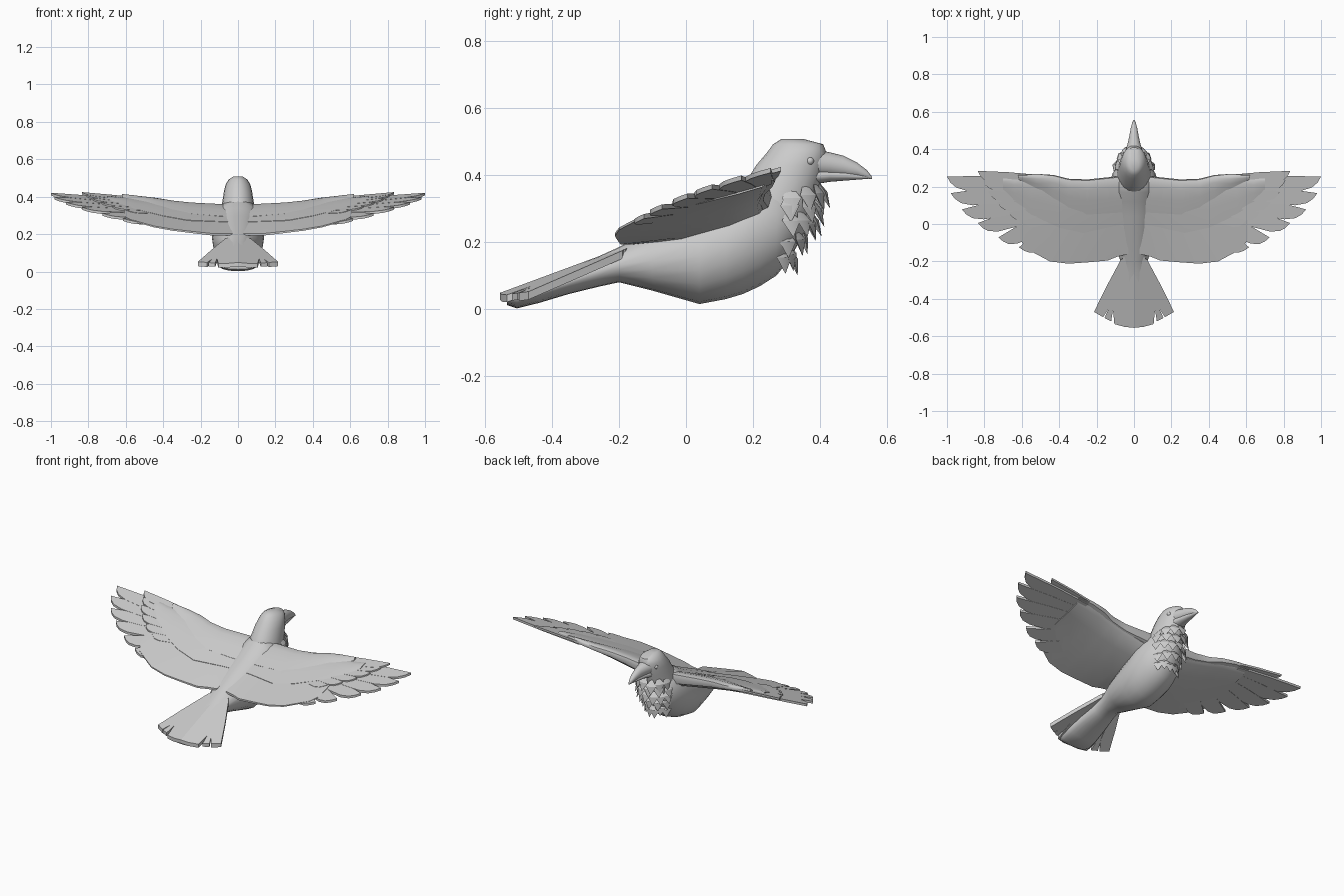
import bpy, bmesh, random
from math import sin, cos, pi, radians
from mathutils import Vector

cube = bpy.data.objects.get("Cube")
if cube:
    bpy.data.objects.remove(cube, do_unlink=True)

random.seed(4)
GREY = (0.6, 0.6, 0.6, 1)
mat = bpy.data.materials.new("plumage grey")
mat.use_nodes = True
mat.diffuse_color = GREY
mat.node_tree.nodes["Principled BSDF"].inputs["Base Color"].default_value = GREY


def finish(name, bm, mirror=False, angle=40):
    bmesh.ops.recalc_face_normals(bm, faces=bm.faces)
    mesh = bpy.data.meshes.new(name)
    bm.to_mesh(mesh)
    bm.free()
    mesh.materials.append(mat)
    obj = bpy.data.objects.new(name, mesh)
    bpy.context.collection.objects.link(obj)
    if mirror:
        obj.modifiers.new("mirror", "MIRROR")
    bpy.ops.object.select_all(action="DESELECT")
    obj.select_set(True)
    bpy.context.view_layer.objects.active = obj
    bpy.ops.object.shade_smooth_by_angle(angle=radians(angle))


def loft(bm, rings):
    """Skin a list of equal-length closed rings and cap both ends."""
    rows = [[bm.verts.new(p) for p in ring] for ring in rings]
    n = len(rows[0])
    for a, b in zip(rows, rows[1:]):
        for i in range(n):
            j = (i + 1) % n
            bm.faces.new((a[i], a[j], b[j], b[i]))
    bm.faces.new(rows[0])
    bm.faces.new(rows[-1])


def body_ring(y, low, high, w, n=20):
    mid, half = (low + high) / 2, (high - low) / 2
    return [(w * cos(2 * pi * i / n), y, mid + half * sin(2 * pi * i / n)) for i in range(n)]


def neck_ring(z, back, front, w, n=20):
    mid, half = (back + front) / 2, (front - back) / 2
    return [(w * cos(2 * pi * i / n), mid + half * sin(2 * pi * i / n), z) for i in range(n)]


def lofted(name, ring, stations):
    bm = bmesh.new()
    loft(bm, [ring(*s) for s in stations])
    finish(name, bm, angle=50)


def plate(bm, outline, height, thick):
    """Thin slab over an xy outline, following a height function."""
    tops = [(x, y, height(x, y)) for x, y in outline]
    loft(bm, [tops, [(x, y, z - thick) for x, y, z in tops]])


# Body, from the tail root to the breast
lofted("body", body_ring, [
    (-0.535, 0.012, 0.04, 0.09), (-0.505, 0.002, 0.055, 0.1), (-0.44, 0.018, 0.085, 0.1),
    (-0.35, 0.045, 0.122, 0.09), (-0.26, 0.067, 0.158, 0.075),
    (-0.2, 0.08, 0.185, 0.072), (-0.1, 0.055, 0.235, 0.105), (0.04, 0.015, 0.3, 0.135),
    (0.12, 0.03, 0.34, 0.14), (0.17, 0.045, 0.372, 0.14), (0.22, 0.068, 0.395, 0.13),
    (0.27, 0.1, 0.38, 0.115), (0.31, 0.15, 0.36, 0.09), (0.355, 0.23, 0.31, 0.03)])

# Neck and head
lofted("head", neck_ring, [
    (0.18, 0.13, 0.32, 0.09), (0.28, 0.14, 0.37, 0.096), (0.34, 0.15, 0.39, 0.09),
    (0.39, 0.185, 0.405, 0.081), (0.43, 0.21, 0.415, 0.075), (0.465, 0.24, 0.42, 0.066),
    (0.492, 0.26, 0.41, 0.05), (0.508, 0.285, 0.35, 0.025)])

# Beak in two halves
lofted("upper_beak", body_ring, [
    (0.38, 0.395, 0.478, 0.05), (0.43, 0.395, 0.468, 0.034), (0.47, 0.395, 0.458, 0.025),
    (0.51, 0.395, 0.438, 0.018), (0.54, 0.39, 0.415, 0.01), (0.555, 0.388, 0.396, 0.003)])
lofted("lower_beak", body_ring, [
    (0.38, 0.372, 0.42, 0.045), (0.43, 0.38, 0.418, 0.03), (0.48, 0.384, 0.412, 0.021),
    (0.545, 0.389, 0.4, 0.006)])

# Eyes
bm = bmesh.new()
bmesh.ops.create_uvsphere(bm, u_segments=12, v_segments=8, radius=0.012)
bmesh.ops.translate(bm, verts=bm.verts, vec=(0.055, 0.37, 0.442))
finish("eyes", bm, mirror=True)


# Throat hackles: overlapping rows of pointed feathers, buried at the root
def hackle(bm, root, tip, side, out):
    mid = root.lerp(tip, 0.45)
    v = [bm.verts.new(p) for p in (root - out * 0.015, mid + side * 0.03, tip, mid - side * 0.03)]
    ridge = bm.verts.new(mid + out * 0.007)
    inner = bm.verts.new(mid - out * 0.02)
    for i in range(4):
        bm.faces.new((v[i], v[(i + 1) % 4], ridge))
        bm.faces.new((v[(i + 1) % 4], v[i], inner))


bm = bmesh.new()
ROWS = [(0.38, 0.295, 0.108, 0.084), (0.34, 0.27, 0.122, 0.092), (0.295, 0.255, 0.122, 0.097),
        (0.25, 0.235, 0.118, 0.097), (0.2, 0.22, 0.105, 0.09)]
for row, (z, cy, depth, wide) in enumerate(ROWS):
    count = 7 - row % 2 - row // 3
    for i in range(count):
        a = radians(-80 + 160 * i / (count - 1)) * (1 - 0.1 * row)
        out = Vector((sin(a), cos(a), 0))
        root = Vector((wide * sin(a), cy + depth * cos(a), z + random.uniform(-0.012, 0.012)))
        flare = random.uniform(0.018, 0.03) if row < 3 else 0.01
        hackle(bm, root, root + out * flare + Vector((0, 0, -0.09)),
               Vector((cos(a), -sin(a), 0)), out)
finish("throat_hackles", bm, angle=30)


# Wings rise forward and outward, flattening toward the tips
def wing_z(x, y, lift=0.0):
    flatten = 0.12 * max(0, abs(x) - 0.1) * (0.25 - y)
    return 0.253 + 0.33 * y + 0.08 * abs(x) + flatten + lift


AIRFOIL = [(0, -0.3), (0.03, 0.4), (0.12, 0.8), (0.3, 1), (0.6, 0.85), (1, 0.4),
           (1, -0.4), (0.6, -0.8), (0.25, -1), (0.04, -0.85)]


def wing_layer(name, stations, lift, thick):
    """Airfoil sections; the underside swells toward the wing root."""
    bm = bmesh.new()
    rings = []
    for x, front, back in stations:
        swell = 0.012 + 0.055 * max(0, 1 - x / 0.5)
        rings.append([])
        for t, h in AIRFOIL:
            y = front + (back - front) * t
            depth = thick if h > 0 else swell * (1 - 0.75 * (t == 1))
            rings[-1].append((x, y, wing_z(x, y, lift + h * depth)))
    loft(bm, rings)
    finish(name, bm, mirror=True, angle=45)


wing_layer("secondary_feathers", [
    (0.03, 0.24, -0.16), (0.09, 0.24, -0.175), (0.14, 0.235, -0.195), (0.25, 0.23, -0.205),
    (0.35, 0.23, -0.212), (0.45, 0.24, -0.2), (0.58, 0.24, -0.13), (0.61, 0.24, -0.08)],
    -0.004, 0.014)
wing_layer("middle_coverts", [
    (0.03, 0.24, 0.0), (0.1, 0.24, -0.01), (0.27, 0.23, -0.048), (0.4, 0.24, -0.02),
    (0.55, 0.25, 0.05), (0.64, 0.25, 0.11), (0.7, 0.25, 0.17)], 0.004, 0.015)
wing_layer("lesser_coverts", [
    (0.03, 0.25, 0.065), (0.09, 0.255, 0.06), (0.25, 0.238, 0.05), (0.35, 0.242, 0.08),
    (0.43, 0.262, 0.125), (0.52, 0.268, 0.18), (0.62, 0.262, 0.24)], 0.008, 0.02)

# Flight feathers: leading edge straight to the tip, trailing edge rounded
FEATHER = [(0, 0), (0.5, -0.06), (0.85, -0.02), (1, 0), (0.96, 0.4),
           (0.89, 0.75), (0.75, 1), (0.45, 1.1), (0, 0.8)]


def feathers(name, quills, width, lift, step, thick):
    bm = bmesh.new()
    for i, (bx, by, tx, ty) in enumerate(quills):
        base, along = Vector((bx, by)), Vector((tx - bx, ty - by))
        across = Vector((along.y, -along.x)).normalized() * width
        outline = [base + along * t + across * s for t, s in FEATHER]
        plate(bm, outline, lambda x, y: wing_z(x, y, lift - step * i), thick)
    finish(name, bm, mirror=True, angle=30)


feathers("primary_feathers", [
    (0.55, 0.255, 1.0, 0.253), (0.55, 0.215, 0.98, 0.165), (0.53, 0.17, 0.92, 0.078),
    (0.5, 0.12, 0.835, 0.005), (0.47, 0.07, 0.725, -0.072), (0.42, 0.03, 0.615, -0.125)],
    0.078, 0.005, 0.001, 0.014)
feathers("primary_coverts", [
    (0.5, 0.262, 0.835, 0.284), (0.5, 0.24, 0.81, 0.235), (0.5, 0.2, 0.78, 0.175),
    (0.47, 0.165, 0.73, 0.115), (0.44, 0.13, 0.67, 0.06), (0.4, 0.1, 0.6, 0.02)],
    0.06, 0.014, 0.001, 0.012)


# Tail fan: centre panel plus split outer feathers each side
def tail_z(x, y):
    return 0.18 + 0.37 * (y + 0.2) - 0.13 * abs(x)


bm = bmesh.new()
plate(bm, [(0, -0.15), (0.06, -0.18), (0.115, -0.43), (0.105, -0.535), (0.05, -0.55), (0, -0.555)],
      tail_z, 0.022)
plate(bm, [(0.03, -0.17), (0.07, -0.19), (0.145, -0.33), (0.214, -0.47), (0.165, -0.498),
           (0.12, -0.43)], tail_z, 0.024)
plate(bm, [(0.07, -0.3), (0.125, -0.43), (0.158, -0.503), (0.122, -0.52), (0.108, -0.43)],
      tail_z, 0.02)
finish("tail_feathers", bm, mirror=True, angle=30)
